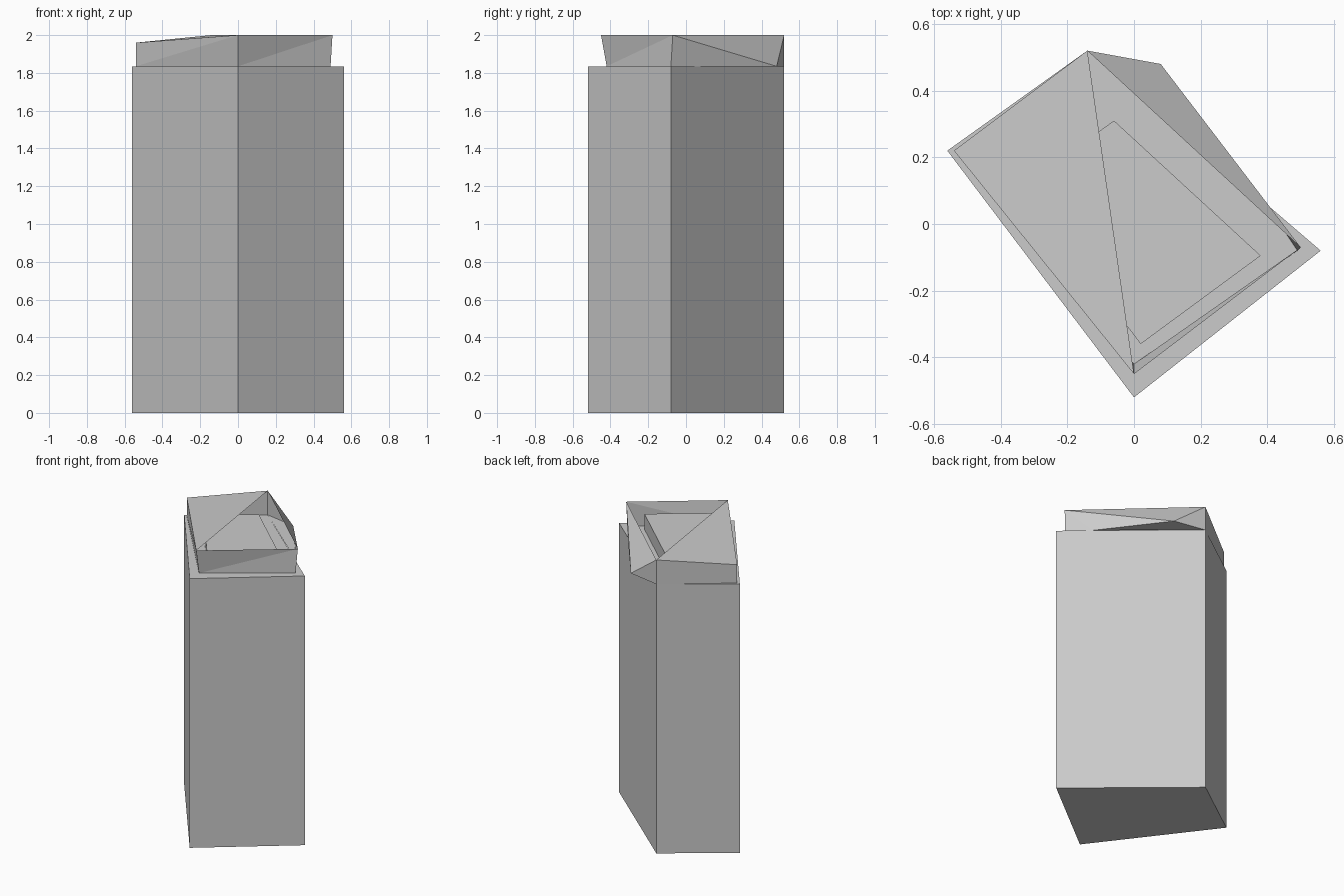
import bpy

if "Cube" in bpy.data.objects:
    bpy.data.objects.remove(bpy.data.objects["Cube"])


def make(name, verts, faces):
    mesh = bpy.data.meshes.new(name)
    mesh.from_pydata(verts, [], faces)
    mesh.update()
    ob = bpy.data.objects.new(name, mesh)
    bpy.context.collection.objects.link(ob)
    return ob


def prism(name, outline, z0, z1):
    """Upright closed prism from an anticlockwise outline."""
    n = len(outline)
    verts = [(x, y, z) for z in (z0, z1) for x, y in outline]
    faces = [tuple(reversed(range(n))), tuple(range(n, 2 * n))]
    faces += [(i, (i + 1) % n, (i + 1) % n + n, i + n) for i in range(n)]
    return make(name, verts, faces)


BASE = 1.835

# Tower shaft: four-sided leaning-free block
prism("tower_shaft", [(0, -.52), (.56, -.08), (-.14, .52), (-.56, .22)], 0, BASE)

# Plant room on the flat roof, partly under the canopy
prism("plant_room", [(.02, -.36), (.38, -.095), (-.06, .31), (-.337, .112)],
      BASE, 1.94)

# Faceted parapet: open on the right half, with an overhang at the back right
F, R, B, L = 0, 1, 2, 3            # lower corners
O = 4                              # overhanging lower corner
FT, RT, BT, LT = 5, 6, 7, 8        # upper corners
K = 9                              # where the overhang meets the shaft edge
parapet = [
    (0, -.42, BASE), (.49, -.08, BASE), (-.14, .52, BASE), (-.54, .22, BASE),
    (.08, .48, BASE),
    (0, -.45, 2), (.5, -.07, 2), (-.14, .52, 2), (-.54, .22, 1.96),
    (.39, .07, BASE),
]
make("parapet", parapet, [
    (F, R, RT), (F, RT, FT),       # front right wall
    (R, K, RT), (K, O, RT),        # right wall
    (O, BT, RT), (O, B, BT),       # folded back right wall
    (B, L, LT), (B, LT, BT),       # back left wall
    (L, F, FT), (L, FT, LT),       # front left wall
    (K, B, O),                     # underside of overhang
])

# Tilted canopy over the left half
make("canopy", [parapet[i] for i in (FT, BT, LT)], [(0, 1, 2)])
